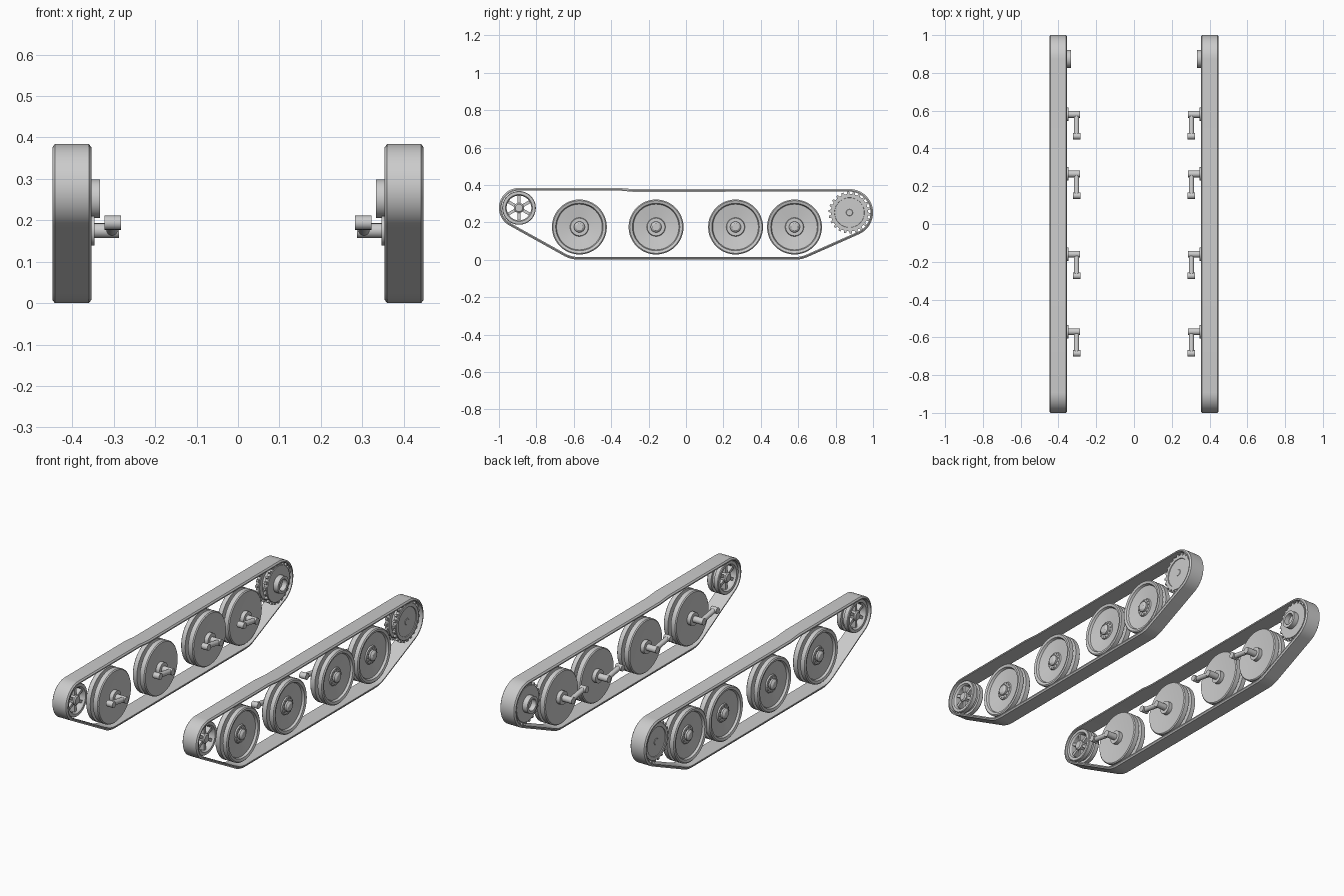
import bpy, bmesh
from math import sin, cos, pi, tau, atan2, acos, hypot, radians
from mathutils import Vector, Matrix

if "Cube" in bpy.data.objects:
    bpy.data.objects.remove(bpy.data.objects["Cube"], do_unlink=True)

GREY = (0.6, 0.6, 0.6, 1)
steel = bpy.data.materials.new("light grey steel")
steel.use_nodes = True
steel.diffuse_color = GREY
steel.node_tree.nodes["Principled BSDF"].inputs["Base Color"].default_value = GREY


def finish(bm, name):
    """Clean the mesh, keep sharp edges, and mirror it to the other side."""
    bmesh.ops.remove_doubles(bm, verts=bm.verts, dist=1e-5)
    bmesh.ops.recalc_face_normals(bm, faces=bm.faces)
    for f in bm.faces:
        f.smooth = True
    for e in bm.edges:
        e.smooth = len(e.link_faces) == 2 and e.calc_face_angle() < radians(30)
    me = bpy.data.meshes.new(name)
    bm.to_mesh(me)
    bm.free()
    me.materials.append(steel)
    ob = bpy.data.objects.new(name, me)
    bpy.context.scene.collection.objects.link(ob)
    mod = ob.modifiers.new("other side", 'MIRROR')
    mod.use_mirror_merge = False


def skin(bm, rings, closed=False):
    """Join equal-length closed rings of points with quads."""
    rows = [[bm.verts.new(p) for p in ring] for ring in rings]
    pairs = list(zip(rows, rows[1:])) + ([(rows[-1], rows[0])] if closed else [])
    for a, b in pairs:
        for i in range(len(a)):
            j = (i + 1) % len(a)
            bm.faces.new((a[i], a[j], b[j], b[i]))
    return rows


def lathe(bm, y, z, profile, closed=False, seg=48):
    """Turn an (x, radius) profile about an axle at y, z."""
    skin(bm, [[(x, y + r * cos(tau * i / seg), z + r * sin(tau * i / seg))
               for i in range(seg)] for x, r in profile], closed)


def rod(bm, a, b, r, seg=16):
    a, b = Vector(a), Vector(b)
    turn = (b - a).to_track_quat('Z', 'Y').to_matrix().to_4x4()
    bmesh.ops.create_cone(bm, cap_ends=True, segments=seg, radius1=r, radius2=r,
                          depth=(b - a).length,
                          matrix=Matrix.Translation((a + b) / 2) @ turn)


def bolts(bm, y, z, x0, x1, ring, r, n):
    for i in range(n):
        p, q = y + ring * cos(tau * i / n), z + ring * sin(tau * i / n)
        rod(bm, (x0, p, q), (x1, p, q), r, 6)


def toothed_plate(bm, y, z, x0, x1, root, tip, n):
    pts = []
    for i in range(n):
        for step, r in ((0, root), (0.45, root), (0.55, tip), (0.9, tip)):
            a = tau * (i + step) / n
            pts.append((y + r * cos(a), z + r * sin(a)))
    for row in skin(bm, [[(x, *p) for p in pts] for x in (x0, x1)]):
        bm.faces.new(row)


# Axle positions: (y, z)
IDLER, SPROCKET = (-0.893, 0.277), (0.874, 0.252)
WHEEL_Z = 0.175
WHEELS = (-0.57, -0.16, 0.265, 0.58)

# Track band: a belt wrapped around the end wheels and outer road wheels
supports = [(*IDLER, 0.107), (WHEELS[0], WHEEL_Z, 0.175),
            (WHEELS[3], WHEEL_Z, 0.175), (*SPROCKET, 0.126)]


def tangent(c, d):
    dy, dz = d[0] - c[0], d[1] - c[1]
    return atan2(dz, dy) - acos((c[2] - d[2]) / hypot(dy, dz))


def belt(x, inset):
    ring = []
    for k, c in enumerate(supports):
        start = tangent(supports[k - 1], c)
        sweep = (tangent(c, supports[(k + 1) % 4]) - start) % tau
        n = 24 if k in (0, 3) else 8
        for i in range(n + 1):
            a = start + sweep * i / n
            r = c[2] - inset
            ring.append((x, c[0] + r * cos(a), c[1] + r * sin(a)))
    # slight step in the upper run
    ring += [(x, y, z - inset) for y, z in ((-0.28, 0.377), (-0.36, 0.384))]
    return ring


bm = bmesh.new()
skin(bm, [belt(*s) for s in ((0.354, 0.014), (0.354, 0.008), (0.36, 0),
                             (0.442, 0), (0.448, 0.008), (0.448, 0.014))], True)
finish(bm, "track_band")

# Road wheels: grooved double discs with hub caps
wheel_profile = [(0.437, 0), (0.437, 0.018), (0.432, 0.026), (0.428, 0.029),
                 (0.418, 0.029), (0.418, 0.047), (0.411, 0.05), (0.421, 0.122),
                 (0.433, 0.127), (0.437, 0.141), (0.432, 0.147), (0.408, 0.147),
                 (0.408, 0.118), (0.39, 0.118), (0.39, 0.147), (0.364, 0.147),
                 (0.359, 0.142), (0.368, 0.05), (0.368, 0.036), (0.346, 0.036),
                 (0.346, 0)]
for k, y in enumerate(WHEELS, 1):
    bm = bmesh.new()
    lathe(bm, y, WHEEL_Z, wheel_profile)
    bolts(bm, y, WHEEL_Z, 0.415, 0.422, 0.04, 0.004, 12)
    finish(bm, f"road_wheel_{k}")

    # Axle and cranked swing arm
    bm = bmesh.new()
    rod(bm, (0.35, y, WHEEL_Z), (0.287, y, WHEEL_Z), 0.018)
    rod(bm, (0.304, y, WHEEL_Z), (0.304, y - 0.115, 0.194), 0.014)
    rod(bm, (0.283, y - 0.115, 0.194), (0.322, y - 0.115, 0.194), 0.017)
    finish(bm, f"swing_arm_{k}")

# Front idler: grooved rim, hub and six spokes
bm = bmesh.new()
lathe(bm, *IDLER, [(0.425, 0.066), (0.434, 0.072), (0.434, 0.087), (0.43, 0.09),
                   (0.408, 0.09), (0.408, 0.076), (0.39, 0.076), (0.39, 0.09),
                   (0.368, 0.09), (0.364, 0.087), (0.364, 0.072), (0.373, 0.066)], True)
lathe(bm, *IDLER, [(0.434, 0), (0.434, 0.02), (0.428, 0.027),
                   (0.368, 0.027), (0.362, 0.02), (0.362, 0)], seg=24)
for i in range(6):
    turn = Matrix.Rotation(tau * (i + 0.5) / 6, 4, 'X')
    place = Matrix.Translation((0.399, *IDLER)) @ turn
    size = Matrix.Diagonal((0.048, 0.05, 0.016, 1))
    bmesh.ops.create_cube(bm, size=1,
                          matrix=place @ Matrix.Translation((0, 0.047, 0)) @ size)
finish(bm, "front_idler")

# Rear drive sprocket: dished body, two toothed plates, inner collar
bm = bmesh.new()
lathe(bm, *SPROCKET, [(0.43, 0), (0.43, 0.016), (0.424, 0.022), (0.408, 0.022),
                      (0.408, 0.048), (0.424, 0.052), (0.424, 0.058), (0.408, 0.074),
                      (0.432, 0.08), (0.432, 0.098), (0.41, 0.098), (0.41, 0.075),
                      (0.385, 0.075), (0.385, 0.098), (0.362, 0.098), (0.362, 0.047),
                      (0.333, 0.047), (0.333, 0.032), (0.36, 0.03), (0.36, 0)])
bolts(bm, *SPROCKET, 0.404, 0.414, 0.036, 0.006, 6)
for x in (0.366, 0.414):
    toothed_plate(bm, *SPROCKET, x, x + 0.014, 0.1, 0.112, 22)
finish(bm, "drive_sprocket")
